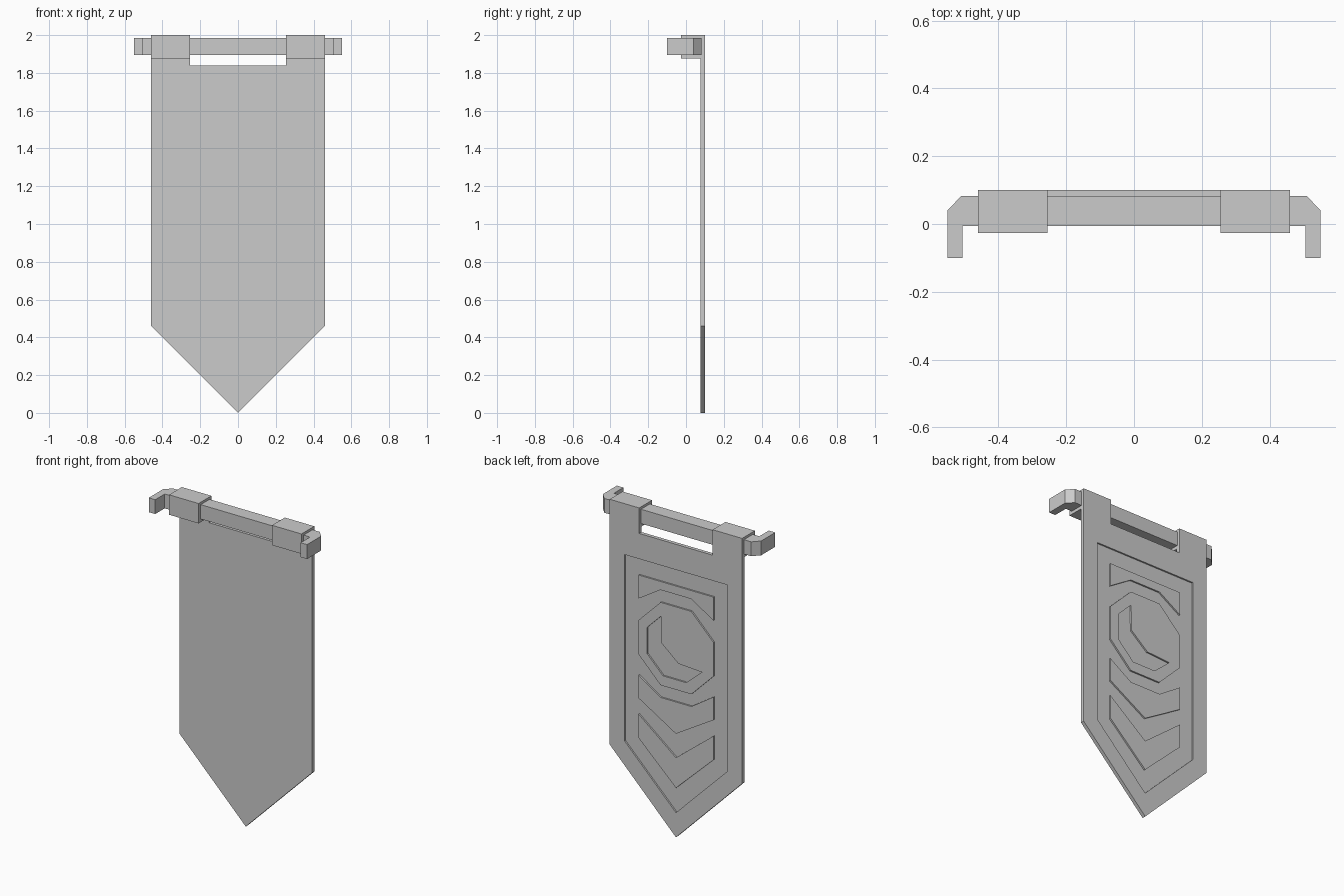
import bpy, bmesh
from math import radians

if "Cube" in bpy.data.objects:
    bpy.data.objects.remove(bpy.data.objects["Cube"])

def mirrored(half):
    """Close a right-hand half outline across x = 0."""
    return half + [(-x, v) for x, v in reversed(half) if abs(x) > 1e-6]

def plate(name, loops, lo, hi, upright=True):
    """Extrude nested outlines; inner loops alternate hole / solid.
    Upright plates are drawn in x-z and run lo..hi in y, others in x-y and z."""
    cu = bpy.data.curves.new(name, 'CURVE')
    cu.dimensions = '2D'
    cu.fill_mode = 'BOTH'
    cu.extrude = (hi - lo) / 2
    for pts in loops:
        sp = cu.splines.new('POLY')
        sp.points.add(len(pts) - 1)
        for p, (a, b) in zip(sp.points, pts):
            p.co = (a, b, 0, 1)
        sp.use_cyclic_u = True
    tmp = bpy.data.objects.new(name + "_curve", cu)
    bpy.context.collection.objects.link(tmp)
    mid = (lo + hi) / 2
    if upright:
        tmp.rotation_euler.x = radians(90)
        tmp.location.y = mid
    else:
        tmp.location.z = mid
    bpy.context.view_layer.update()
    dg = bpy.context.evaluated_depsgraph_get()
    me = bpy.data.meshes.new_from_object(tmp.evaluated_get(dg))
    me.transform(tmp.matrix_world)
    bpy.data.objects.remove(tmp)
    bm = bmesh.new()
    bm.from_mesh(me)
    bmesh.ops.remove_doubles(bm, verts=bm.verts, dist=1e-5)
    bmesh.ops.recalc_face_normals(bm, faces=bm.faces)
    for f in bm.faces:
        f.smooth = False
    bm.to_mesh(me)
    bm.free()
    me.name = name
    ob = bpy.data.objects.new(name, me)
    bpy.context.collection.objects.link(ob)
    return ob

# Banner outline with the notch between the two hanging tabs
outline = mirrored([(0, 0), (0.46, 0.46), (0.46, 2.0), (0.255, 2.0), (0.255, 1.84)])
FRONT, FLOOR, BACK = 0.077, 0.090, 0.10

# Relief on the back: sunk panel, raised shapes, sunk crescent
panel = mirrored([(0, 0.155), (0.357, 0.51), (0.357, 1.68)])
top_block = mirrored([(0.107, 1.525), (0.26, 1.43), (0.26, 1.578)])
C = 1.187
octagon = mirrored([(0.107, C - 0.26), (0.26, C - 0.107), (0.26, C + 0.107), (0.107, C + 0.26)])
crescent = [(0.105, 1.36), (0.2, 1.265), (0.2, 1.1), (0.09, 0.99),
            (-0.07, 0.99), (-0.18, 1.085), (-0.017, 1.095), (0.103, 1.195)]
upper_chevron = mirrored([(0, 0.65), (0.26, 0.805), (0.26, 0.95), (0.107, 0.85)])
lower_chevron = mirrored([(0, 0.31), (0.26, 0.555), (0.26, 0.705), (0, 0.5)])

plate("banner_cloth", [outline], FRONT, FLOOR)
plate("banner_relief", [outline, panel, top_block, octagon, crescent,
                        upper_chevron, lower_chevron], FLOOR, BACK)

# Square rod with ends bent back toward the front
rod = mirrored([(0.505, -0.006), (0.505, -0.10), (0.55, -0.10), (0.55, 0.04), (0.51, 0.082)])
plate("hanging_rod", [rod], 1.895, 1.985, upright=False)

# Straps wrapped around the rod
for side, s in (("left", -1), ("right", 1)):
    xs = (0.255 * s, 0.46 * s)
    strap = [(xs[0], 1.875), (xs[1], 1.875), (xs[1], 2.0), (xs[0], 2.0)]
    plate("strap_" + side, [strap], -0.027, FRONT)
